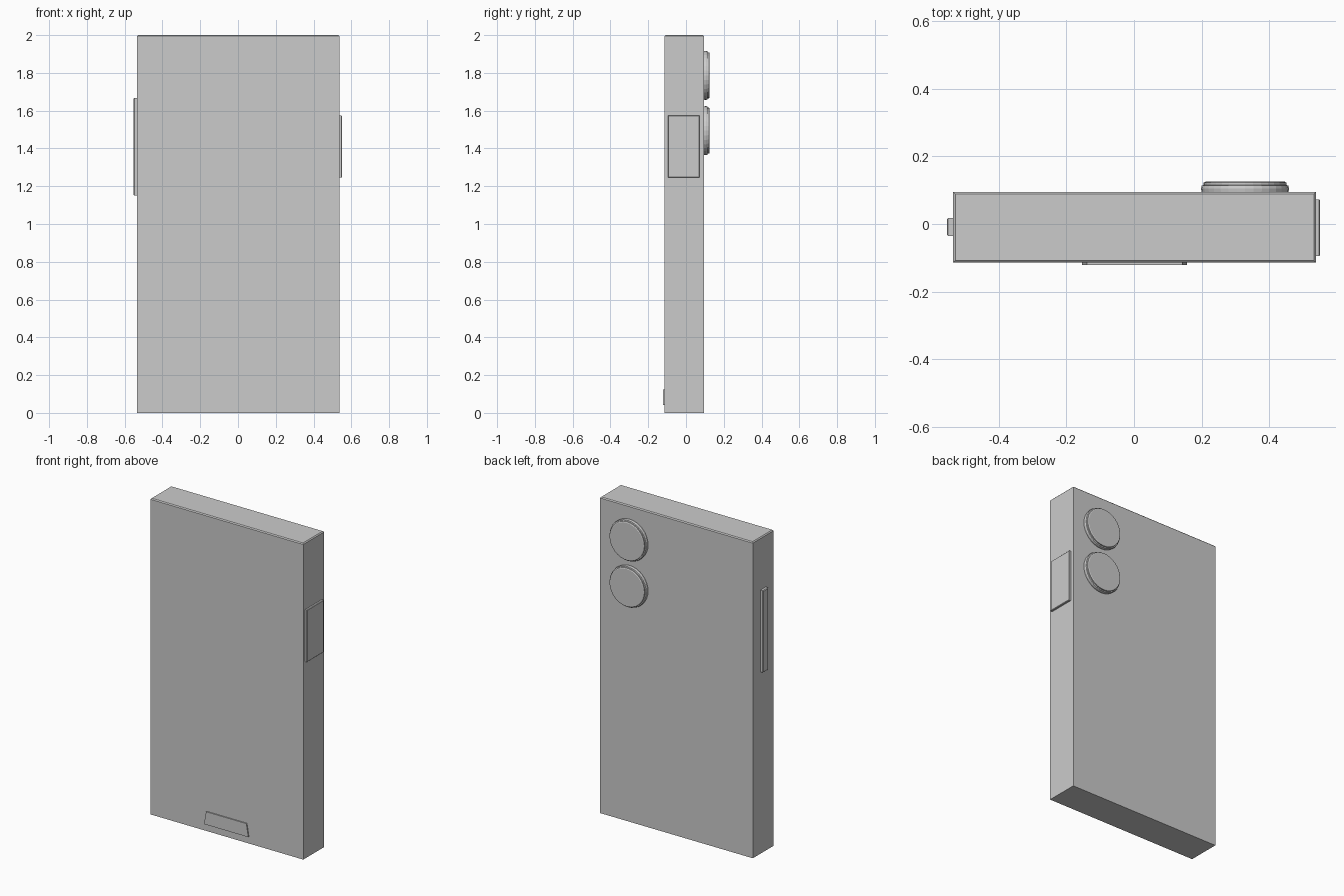
import bpy
import bmesh
import math
from mathutils import Matrix

cube = bpy.data.objects.get("Cube")
if cube:
    bpy.data.objects.remove(cube, do_unlink=True)

# One plain grey for the whole device
grey = bpy.data.materials.new("light_grey")
grey.use_nodes = True
colour = (0.6, 0.6, 0.6, 1.0)
grey.diffuse_color = colour
grey.node_tree.nodes["Principled BSDF"].inputs["Base Color"].default_value = colour


def finish(name, bm):
    bmesh.ops.recalc_face_normals(bm, faces=bm.faces)
    mesh = bpy.data.meshes.new(name)
    bm.to_mesh(mesh)
    bm.free()
    mesh.materials.append(grey)
    obj = bpy.data.objects.new(name, mesh)
    bpy.context.collection.objects.link(obj)
    return obj


def box(name, low, high, bevel=0.0, edge_rule=lambda edge: True):
    """Box between two corners, chamfered where the edge rule holds."""
    bm = bmesh.new()
    bmesh.ops.create_cube(bm, size=1)
    for v in bm.verts:
        v.co = [h if c > 0 else l for c, l, h in zip(v.co, low, high)]
    if bevel:
        edges = [e for e in bm.edges if edge_rule(e)]
        bmesh.ops.bevel(bm, geom=edges, offset=bevel, segments=1, affect='EDGES')
    return finish(name, bm)


def lens(name, x, z):
    """Stepped round lens on the back, lathed from (radius, y) rings."""
    profile = [(0.128, 0.09), (0.13, 0.105), (0.128, 0.113),
               (0.122, 0.115), (0.122, 0.122), (0.117, 0.125)]
    sides = 32
    bm = bmesh.new()
    rings = []
    for radius, y in profile:
        turn = [2 * math.pi * i / sides for i in range(sides)]
        rings.append([bm.verts.new((x + radius * math.cos(a), y, z + radius * math.sin(a)))
                      for a in turn])
    for a, b in zip(rings, rings[1:]):
        for i in range(sides):
            j = (i + 1) % sides
            bm.faces.new((a[i], a[j], b[j], b[i]))
    bm.faces.new(rings[0])
    bm.faces.new(rings[-1])
    return finish(name, bm)


# Slab body with a fine chamfer around the top
box("body", (-0.534, -0.114, 0), (0.537, 0.094, 2), 0.006,
    lambda e: all(v.co.z > 1 for v in e.verts))

# Side controls
box("left_side_pad", (0.53, -0.095, 1.245), (0.55, 0.072, 1.575), 0.003,
    lambda e: all(v.co.x > 0.54 for v in e.verts))
box("right_side_button", (-0.553, -0.035, 1.15), (-0.53, 0.018, 1.668), 0.004,
    lambda e: all(v.co.x < -0.54 for v in e.verts))

# Tapered plate low on the front
plate = box("front_plate", (-0.153, -0.121, 0.043), (0.157, -0.11, 0.125))
for v in plate.data.vertices:
    if v.co.z > 0.1:
        v.co.x *= 0.91

# Two stacked back lenses
for name, z in (("upper_lens", 1.787), ("lower_lens", 1.494)):
    lens(name, 0.328, z)
